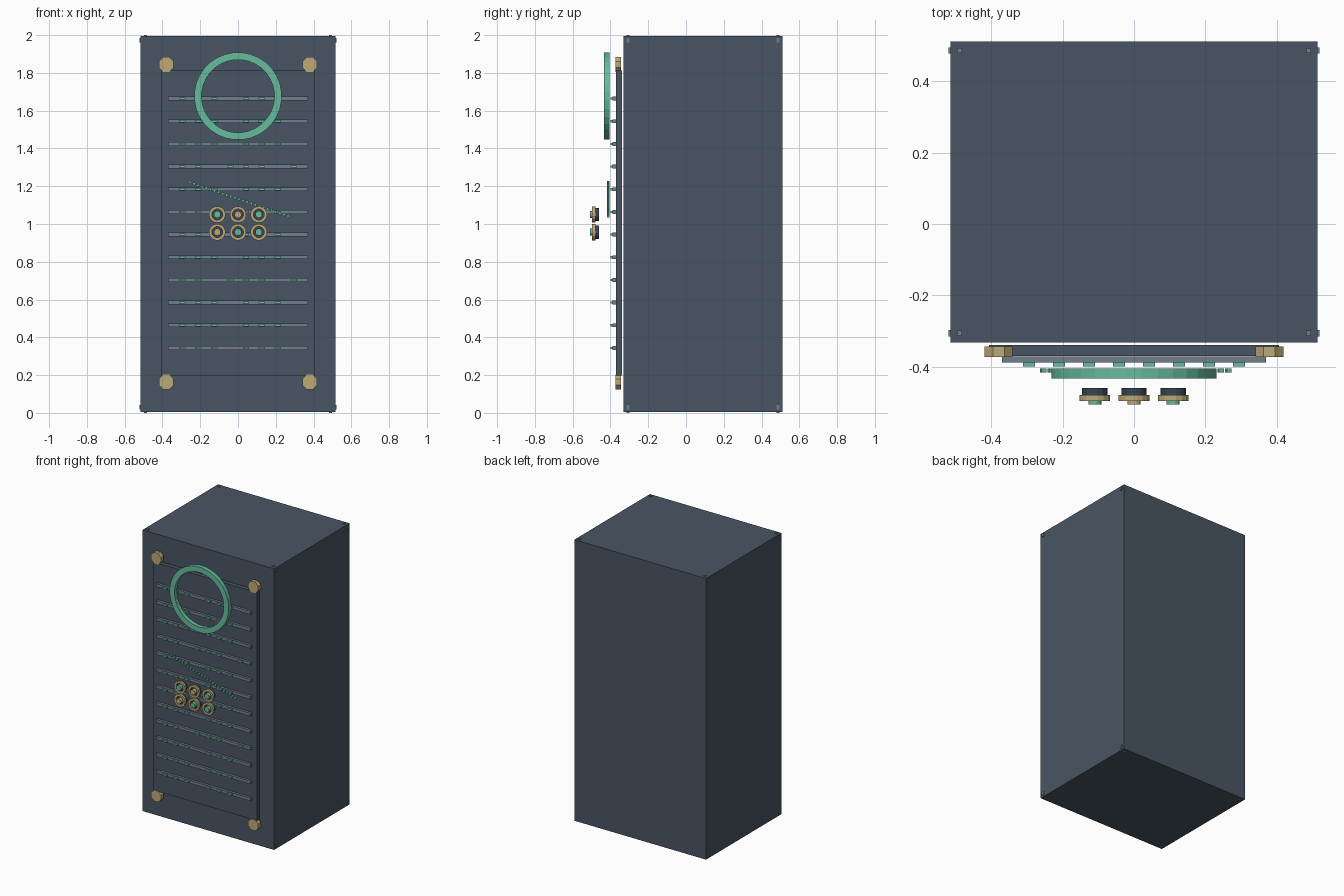
import bpy, bmesh, math
from mathutils import Matrix, Vector

old = bpy.data.objects.get("Cube")
if old:
    bpy.data.objects.remove(old, do_unlink=True)


def material(name, r, g, b):
    lin = [((c / 255 + 0.055) / 1.055) ** 2.4 for c in (r, g, b)]
    m = bpy.data.materials.new(name)
    m.use_nodes = True
    m.diffuse_color = (*lin, 1)
    m.node_tree.nodes["Principled BSDF"].inputs["Base Color"].default_value = (*lin, 1)
    return m


SLATE = material("slate", 73, 85, 99)
NAVY = material("dark slate", 56, 67, 82)
STEEL = material("steel grey", 112, 127, 141)
GREEN = material("mint green", 102, 188, 157)
GOLD = material("brass", 190, 170, 120)


def finish(name, bm, mat):
    mesh = bpy.data.meshes.new(name)
    bmesh.ops.recalc_face_normals(bm, faces=bm.faces)
    bm.to_mesh(mesh)
    bm.free()
    mesh.materials.append(mat)
    obj = bpy.data.objects.new(name, mesh)
    bpy.context.collection.objects.link(obj)
    return obj


def add_box(bm, centre, size, tilt=0):
    mat = (Matrix.Translation(centre) @ Matrix.Rotation(tilt, 4, 'Y')
           @ Matrix.Diagonal((*size, 1)))
    bmesh.ops.create_cube(bm, size=1, matrix=mat)


def box(name, centre, size, mat):
    bm = bmesh.new()
    add_box(bm, centre, size)
    return finish(name, bm, mat)


def disc(name, x, z, y_back, y_front, radius, sides, mat):
    """Prism whose axis points to the front, flat side towards +x."""
    bm = bmesh.new()
    place = (Matrix.Translation((x, (y_back + y_front) / 2, z))
             @ Matrix.Rotation(math.pi / 2, 4, 'X')
             @ Matrix.Rotation(math.pi / sides, 4, 'Z'))
    bmesh.ops.create_cone(bm, cap_ends=True, segments=sides, radius1=radius,
                          radius2=radius, depth=y_back - y_front, matrix=place)
    return finish(name, bm, mat)


def ring(name, x, z, y_back, y_front, outer, inner, sides, mat):
    """Rectangular section spun around a front-facing axis."""
    bm = bmesh.new()
    section = [(outer, y_back), (outer, y_front), (inner, y_front), (inner, y_back)]
    loops = []
    for i in range(sides):
        a = 2 * math.pi * (i + 0.5) / sides
        loops.append([bm.verts.new((x + r * math.cos(a), y, z + r * math.sin(a)))
                      for r, y in section])
    for i in range(sides):
        p, q = loops[i], loops[(i + 1) % sides]
        for k in range(4):
            n = (k + 1) % 4
            bm.faces.new((p[k], p[n], q[n], q[k]))
    return finish(name, bm, mat)


# Cabinet and raised front panel
box("cabinet", (0, 0.09, 1), (1.03, 0.844, 1.988), SLATE)
box("front_panel", (0, -0.355, 1.005), (0.815, 0.03, 1.615), SLATE)

# Inner frame rods whose ends show at the cabinet corners
bm = bmesh.new()
for y in (-0.307, 0.487):
    for x in (-0.49, 0.49):
        add_box(bm, (x, y, 1), (0.015, 0.015, 2))
    for z in (0.03, 1.973):
        add_box(bm, (0, y, z), (1.042, 0.018, 0.022))
finish("frame_rods", bm, STEEL)

# Corner bolts
for x in (-0.38, 0.38):
    for z in (0.163, 1.845):
        disc("corner_bolt", x, z, -0.344, -0.374, 0.0425, 8, GOLD)

# Shelf rails with indicator lights
rails, lights = bmesh.new(), bmesh.new()
for row in range(12):
    z = 1.664 - 0.12 * row
    add_box(rails, (0, -0.38, z), (0.74, 0.017, 0.021))
    for col in range(8):
        if (col + (row % 5 == 3)) % 4 != 3:
            add_box(lights, (-0.295 + 0.0843 * col, -0.394, z), (0.034, 0.012, 0.011))
finish("shelf_rails", rails, STEEL)
finish("indicator_lights", lights, GREEN)

# Large ring near the top
ring("front_ring", 0, 1.677, -0.405, -0.434, 0.232, 0.193, 32, GREEN)

# Sloping row of small beads
bm = bmesh.new()
start, end = Vector((-0.255, -0.411, 1.22)), Vector((0.265, -0.411, 1.042))
tilt = math.atan2(start.z - end.z, end.x - start.x)
for i in range(25):
    add_box(bm, start.lerp(end, i / 24), (0.014, 0.012, 0.014), tilt)
finish("bead_trail", bm, GREEN)

# Six dials in two rows
for row, z in enumerate((1.05, 0.957)):
    for col, x in enumerate((-0.11, 0, 0.11)):
        disc("dial_base", x, z, -0.46, -0.484, 0.036, 16, NAVY)
        ring("dial_rim", x, z, -0.48, -0.497, 0.044, 0.029, 16, GOLD)
        cap = GOLD if (row, col) in ((0, 1), (1, 0)) else GREEN
        disc("dial_cap", x, z, -0.484, -0.507, 0.019, 12, cap)
